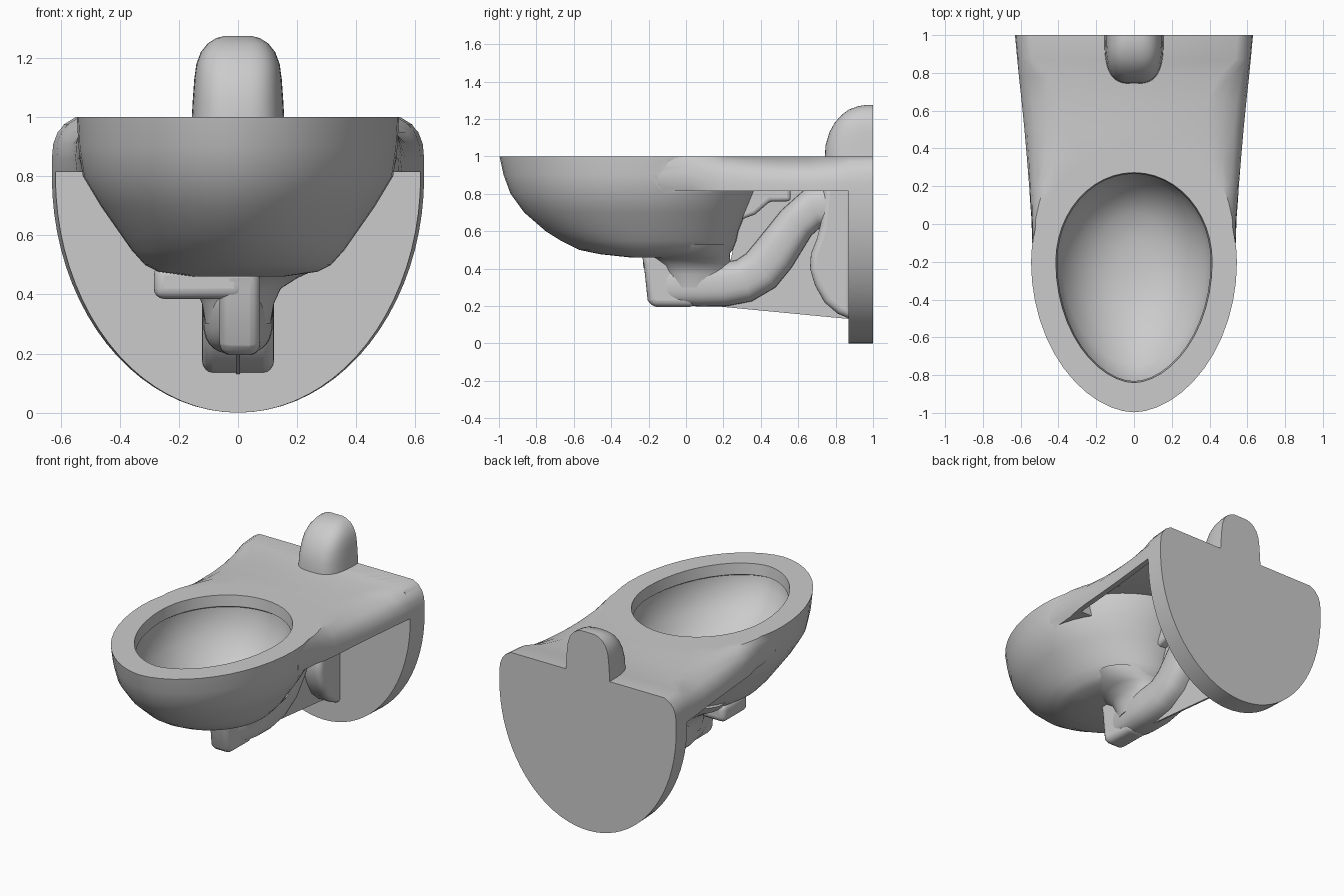
import bpy, bmesh, math
from mathutils import Vector

if "Cube" in bpy.data.objects:
    bpy.data.objects.remove(bpy.data.objects["Cube"], do_unlink=True)

ceramic = bpy.data.materials.new("grey_ceramic")
ceramic.use_nodes = True
GREY = (0.6, 0.6, 0.6, 1)
ceramic.diffuse_color = GREY
ceramic.node_tree.nodes["Principled BSDF"].inputs["Base Color"].default_value = GREY


def activate(ob):
    bpy.ops.object.select_all(action="DESELECT")
    ob.select_set(True)
    bpy.context.view_layer.objects.active = ob


def smooth(ob, angle=35):
    activate(ob)
    bpy.ops.object.shade_smooth_by_angle(angle=math.radians(angle))


def loft(name, rings):
    """Skin a list of equal-length closed rings and cap both ends."""
    bm = bmesh.new()
    loops = [[bm.verts.new(p) for p in ring] for ring in rings]
    n = len(loops[0])
    for a, b in zip(loops, loops[1:]):
        for i in range(n):
            j = (i + 1) % n
            bm.faces.new((a[i], a[j], b[j], b[i]))
    bm.faces.new(loops[0])
    bm.faces.new(loops[-1])
    bmesh.ops.recalc_face_normals(bm, faces=bm.faces)
    me = bpy.data.meshes.new(name)
    bm.to_mesh(me)
    bm.free()
    ob = bpy.data.objects.new(name, me)
    bpy.context.collection.objects.link(ob)
    me.materials.append(ceramic)
    smooth(ob)
    return ob


def modify(ob, kind, **settings):
    activate(ob)
    mod = ob.modifiers.new(kind.lower(), kind)
    for key, value in settings.items():
        setattr(mod, key, value)
    bpy.ops.object.modifier_apply(modifier=mod.name)


def boolean(ob, other, operation):
    modify(ob, "BOOLEAN", object=other, operation=operation, solver="EXACT")
    bpy.data.objects.remove(other, do_unlink=True)


def side_solid(name, outline, x0, x1, bevel=0):
    """Extrude a side outline of (y, z) points across x, rounding its rims."""
    ob = loft(name, [[(x, y, z) for y, z in outline] for x in (x0, x1)])
    if bevel:
        modify(ob, "BEVEL", width=bevel, segments=4, limit_method="ANGLE",
               angle_limit=math.radians(40))
        smooth(ob)
    return ob


def power(v, e):
    return math.copysign(abs(v) ** e, v)


def egg(z, half, front, back, mid=-0.2, n=48):
    """Egg-shaped ring, slightly pointed towards the front."""
    ring = []
    for i in range(n):
        t = math.tau * i / n
        s, c = math.sin(t), math.cos(t)
        reach = mid - front if c > 0 else back - mid
        ring.append((half * power(s, 1.1 if c > 0 else 1), mid - reach * c, z))
    return ring


def mirrored(half, y):
    return [(x, y, z) for x, z in half] + [(-x, y, z) for x, z in reversed(half)]


# Bowl shell: height, half width, front, back
bowl = loft("bowl_and_deck", [egg(*r) for r in (
    (1.0, .545, -.997, .42), (.9, .54, -.975, .4), (.8, .525, -.938, .36),
    (.7, .465, -.865, .32), (.6, .395, -.75, .28), (.55, .36, -.67, .27),
    (.5, .315, -.57, .25), (.477, .27, -.46, .23), (.46, .15, -.3, .15))])


# Deck with scooped shoulders: y, half width, flat half width, lower half width
def deck_section(y, w, flat, low):
    span = w - flat
    return mirrored([(flat, 1), (flat + span * .4, .98), (flat + span * .75, .95),
                     (w - span * .06, .91), (w, .86), (low, .815)], y)


def recess_section(y, w, flat, low):
    return mirrored([(flat - .02, .94), (w - .035, .855), (w - .035, .7)], y)


sections = ((-.15, .537, .53, .512), (.03, .543, .52, .525), (.12, .55, .5, .545),
            (.2, .555, .47, .555), (.35, .567, .41, .567), (.5, .58, .38, .58),
            (.65, .595, .39, .595), (.78, .609, .45, .609), (.87, .618, .538, .618),
            (1, .63, .55, .63))
deck = loft("deck", [deck_section(*s) for s in sections])
boolean(deck, loft("underside_recess", [recess_section(*s) for s in sections[2:-1]]), "DIFFERENCE")
boolean(bowl, deck, "UNION")

# Hollow of the bowl below a slightly tapered rim
hollow = loft("hollow", [egg(*r) for r in (
    (1.1, .414, -.84, .272), (1, .414, -.84, .272), (.93, .406, -.832, .266),
    (.92, .42, -.85, .28), (.85, .418, -.835, .273), (.75, .38, -.75, .23),
    (.65, .3, -.61, .16), (.58, .2, -.45, .06), (.55, .08, -.3, -.08))])
boolean(bowl, hollow, "DIFFERENCE")
smooth(bowl)


# Wall plate, drafted towards the front
def plate_ring(y, w):
    arc = [(w * math.sin(a), .8 - .8 * math.cos(a))
           for a in (math.pi / 2 * i / 20 for i in range(21))]
    corner = [(w, .86), (w - .013, .93), (w - .04, .975), (w - .08, 1)]
    half = arc + corner
    return [(x, y, z) for x, z in half + [(-x, z) for x, z in reversed(half[1:])]]


loft("wall_plate", [plate_ring(.87, .618), plate_ring(1, .63)])


# Domed inlet housing: height, half width, front
def dome_ring(z, w, front, n=24):
    ring = []
    for i in range(n + 1):
        t = math.pi * (i / n - .5)
        ring.append((w * power(math.sin(t), .65), 1 - (1 - front) * power(math.cos(t), .65), z))
    return ring


loft("inlet_housing", [dome_ring(*r) for r in (
    (.99, .157, .742), (1.06, .153, .746), (1.13, .148, .767), (1.18, .141, .795),
    (1.22, .126, .83), (1.25, .102, .87), (1.268, .073, .92), (1.275, .045, .96))])

# Trap pipe swept in the side plane: y, z, half thickness, half width
path = [(-.17, .315, .09, .06), (-.05, .315, .11, .09), (.08, .315, .118, .115),
        (.2, .315, .118, .118), (.31, .335, .118, .118), (.4, .39, .12, .118),
        (.47, .475, .118, .118), (.59, .645, .105, .118), (.68, .725, .112, .118),
        (.85, .74, .12, .118)]
rings = []
for k, (y, z, r, w) in enumerate(path):
    before, after = path[max(k - 1, 0)], path[min(k + 1, len(path) - 1)]
    along = Vector((0, after[0] - before[0], after[1] - before[1])).normalized()
    across = Vector((0, -along.z, along.y))
    rings.append([Vector((w * power(math.cos(t), .75), y, z)) + across * r * power(math.sin(t), .75)
                  for t in (math.tau * i / 28 for i in range(28))])
loft("trap_pipe", rings)

# Neck flaring from the bowl into the trap
loft("trap_neck", [egg(z, w, f, b, mid=.05) for z, w, f, b in (
    (.53, .3, -.25, .24), (.485, .265, -.23, .235), (.455, .2, -.18, .235),
    (.42, .145, -.14, .24), (.37, .122, -.12, .25), (.3, .11, -.1, .22))])

# Sump, side channel and outlet
side_solid("sump", [(-.24, .49), (-.225, .42), (-.205, .23), (-.18, .195), (.05, .195), (.05, .49)],
           -.062, .075, .035)
side_solid("side_channel", [(-.23, .385), (.02, .385), (.02, .5), (-.23, .5)], -.285, .02, .035)
side_solid("outlet", [(.89, .125), (.81, .16), (.74, .22), (.69, .31), (.663, .4), (.668, .48),
                      (.7, .56), (.72, .64), (.74, .88), (.89, .88)], -.122, .122, .035)

# Bracket behind the bowl and thin centre web
side_solid("bracket", [(.29, .66), (.37, .69), (.45, .76), (.56, .76), (.56, .95), (.29, .95)],
           -.07, .07, .02)
side_solid("centre_web", [(0, .22), (.2, .195), (.88, .13), (.88, .96), (.34, .96), (.24, .45), (0, .4)],
           -.006, .006)
